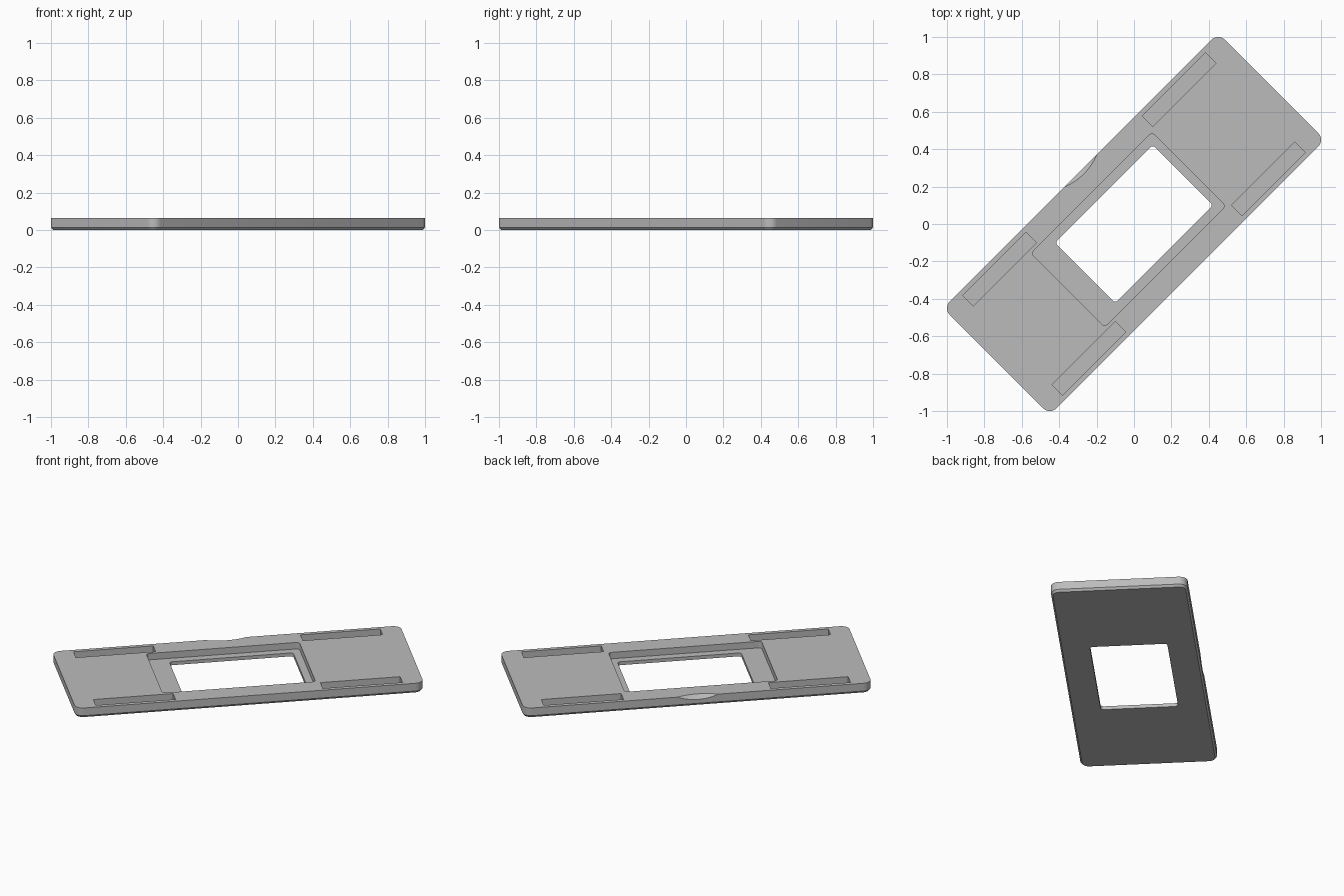
import bpy, bmesh, math
from mathutils import Matrix

if "Cube" in bpy.data.objects:
    bpy.data.objects.remove(bpy.data.objects["Cube"], do_unlink=True)

HEIGHT = 0.064      # plate thickness
HALF_L = 1.04       # half length along the plate
HALF_W = 0.4036     # half width across the plate
FLOOR = 0.022       # height of the pocket and slot floors
ABOVE = 0.2         # cutters reach past the top

grey = bpy.data.materials.new("plain grey")
grey.use_nodes = True
grey.diffuse_color = (0.5, 0.5, 0.5, 1)
grey.node_tree.nodes["Principled BSDF"].inputs["Base Color"].default_value = (0.5, 0.5, 0.5, 1)


def outline(u0, u1, v0, v1, r, steps=8):
    """Rounded rectangle, counter-clockwise; r = 0 gives square corners."""
    if r == 0:
        return [(u1, v1), (u0, v1), (u0, v0), (u1, v0)]
    corners = [(u1 - r, v1 - r), (u0 + r, v1 - r), (u0 + r, v0 + r), (u1 - r, v0 + r)]
    points = []
    for i, (cu, cv) in enumerate(corners):
        for s in range(steps + 1):
            a = math.pi / 2 * (i + s / steps)
            points.append((cu + r * math.cos(a), cv + r * math.sin(a)))
    return points


def make_object(name, bm):
    bmesh.ops.recalc_face_normals(bm, faces=bm.faces)
    mesh = bpy.data.meshes.new(name)
    bm.to_mesh(mesh)
    bm.free()
    mesh.materials.append(grey)
    obj = bpy.data.objects.new(name, mesh)
    bpy.context.collection.objects.link(obj)
    return obj


def stack(name, layers):
    """Solid through a list of (outline, height) layers."""
    bm = bmesh.new()
    rings = [[bm.verts.new((u, v, z)) for u, v in pts] for pts, z in layers]
    bm.faces.new(rings[0])
    bm.faces.new(rings[-1])
    for low, high in zip(rings, rings[1:]):
        n = len(low)
        for i in range(n):
            j = (i + 1) % n
            bm.faces.new((low[i], low[j], high[j], high[i]))
    return make_object(name, bm)


def cutter(name, z0, u0, u1, v0, v1, r=0):
    pts = outline(u0, u1, v0, v1, r)
    return stack(name, [(pts, z0), (pts, ABOVE)])


# Plate with a chamfered lower edge
c = 0.011
plate = stack("holder_plate", [
    (outline(-HALF_L + c, HALF_L - c, -HALF_W + c, HALF_W - c, 0.05 - c), 0),
    (outline(-HALF_L, HALF_L, -HALF_W, HALF_W, 0.05), 0.014),
    (outline(-HALF_L, HALF_L, -HALF_W, HALF_W, 0.05), HEIGHT),
])

# Pocket and the window through its floor
cutters = [
    cutter("pocket_cutter", FLOOR, -0.50, 0.415, -0.278, 0.278, 0.02),
    cutter("window_cutter", -ABOVE, -0.37, 0.37, -0.2286, 0.2286, 0.02),
]

# Four slots near the corners
for su in (-1, 1):
    for sv in (-1, 1):
        u = sorted((su * 0.44, su * 0.917))
        v = sorted((sv * 0.297, sv * 0.378))
        cutters.append(cutter("slot_cutter", FLOOR, *u, *v))

# Shallow scoop for a fingertip in one long edge
bm = bmesh.new()
bmesh.ops.create_uvsphere(bm, u_segments=128, v_segments=64, radius=0.435,
                          matrix=Matrix.Translation((0, HALF_W + 0.295, HEIGHT + 0.295)))
cutters.append(make_object("scoop_cutter", bm))

for tool in cutters:
    tool.hide_render = True
    mod = plate.modifiers.new(tool.name, 'BOOLEAN')
    mod.operation = 'DIFFERENCE'
    mod.solver = 'EXACT'
    mod.object = tool

# Bake the cuts, drop the cutters and turn the plate to the diagonal
graph = bpy.context.evaluated_depsgraph_get()
mesh = bpy.data.meshes.new_from_object(plate.evaluated_get(graph))
plate.modifiers.clear()
plate.data = mesh
for tool in cutters:
    bpy.data.objects.remove(tool, do_unlink=True)
mesh.transform(Matrix.Rotation(math.pi / 4, 4, 'Z'))

bpy.ops.object.select_all(action='DESELECT')
plate.select_set(True)
bpy.context.view_layer.objects.active = plate
bpy.ops.object.shade_smooth_by_angle(angle=math.radians(25))
